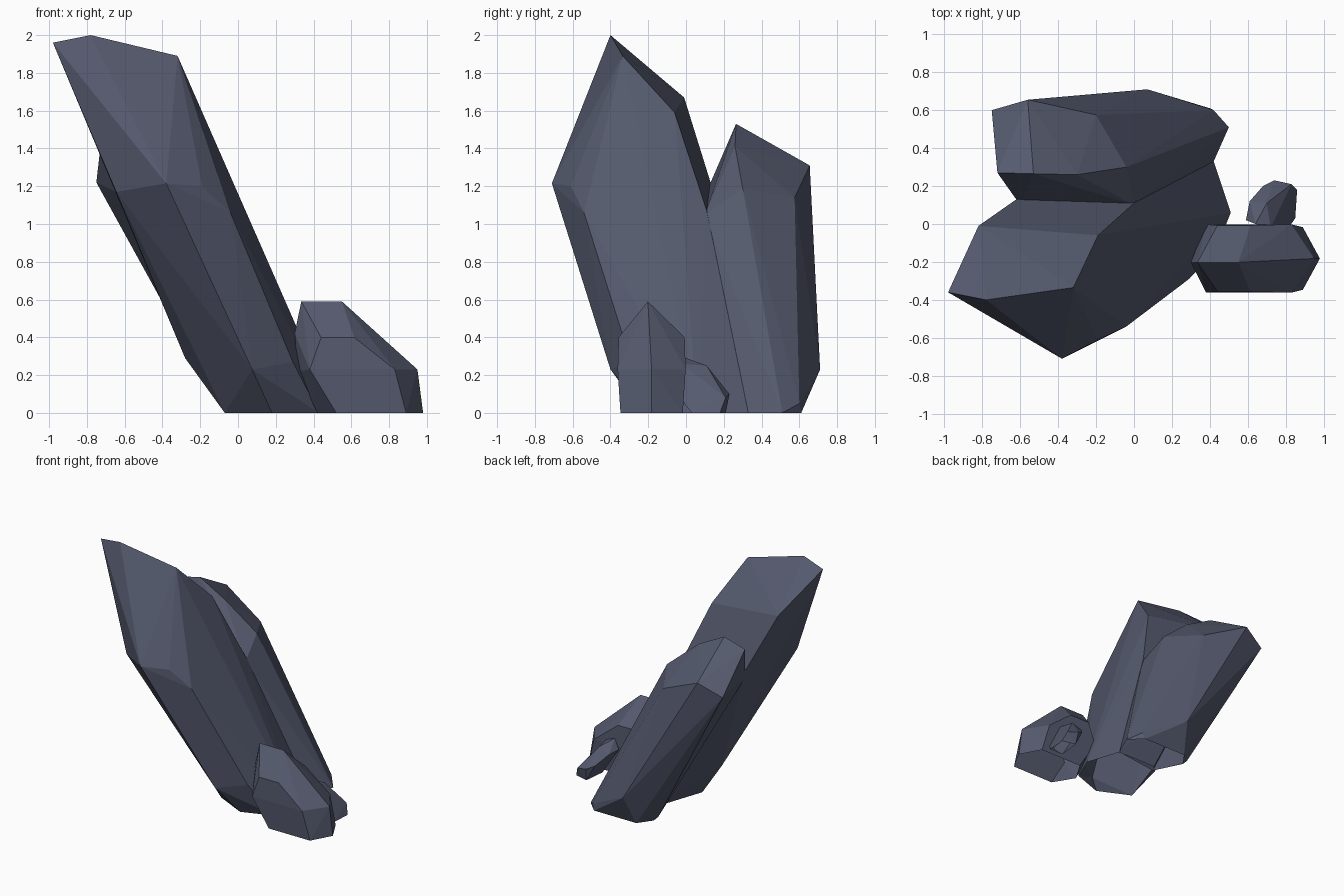
import bpy, bmesh
from mathutils import Vector

mat = bpy.data.materials.new("slate_blue_stone")
mat.diffuse_color = (0.09, 0.102, 0.155, 1)


def crystal(name, *rings):
    """Faceted stone: the hull around a few rings of corner points, open below."""
    bm = bmesh.new()
    for ring in rings:
        for p in ring:
            bm.verts.new(Vector(p))
    bmesh.ops.convex_hull(bm, input=bm.verts)
    inside = [v for v in bm.verts if not v.link_faces]
    bmesh.ops.delete(bm, geom=inside, context='VERTS')
    bmesh.ops.dissolve_limit(bm, angle_limit=0.03, verts=bm.verts, edges=bm.edges)
    bmesh.ops.recalc_face_normals(bm, faces=bm.faces)
    # Remove the underside resting on the ground
    foot = [f for f in bm.faces if all(v.co.z < .001 for v in f.verts)]
    bmesh.ops.delete(bm, geom=foot, context='FACES')
    me = bpy.data.meshes.new(name)
    bm.to_mesh(me)
    bm.free()
    me.materials.append(mat)
    ob = bpy.data.objects.new(name, me)
    bpy.context.collection.objects.link(ob)
    return ob


# Tallest crystal: tip, shoulder, foot
crystal("tall_crystal",
        [(-.98, -.36, 1.96), (-.78, -.40, 2.0), (-.32, -.335, 1.89),
         (-.19, -.06, 1.59), (-.82, -.01, 1.67)],
        [(-.645, -.51, 1.17), (-.38, -.71, 1.215), (-.19, -.61, 1.20),
         (-.04, -.54, 1.06), (0, .11, 1.07), (-.62, .13, 1.22)],
        [(-.28, -.06, .29), (.075, -.40, .23), (.29, -.29, .27)],
        [(-.07, -.11, 0), (.18, -.23, 0), (.43, -.14, 0),
         (.51, .06, 0), (.42, .33, 0), (.08, .33, 0)])

# Second crystal behind it
crystal("rear_crystal",
        [(-.72, .27, 1.48), (-.53, .265, 1.53), (-.30, .26, 1.41),
         (-.56, .655, 1.31), (-.75, .60, 1.22), (-.20, .575, 1.14)],
        [(-.04, .30, 1.19), (-.60, .10, 1.15), (0, .10, 1.05)],
        [(.07, .71, .23), (.42, .60, .05), (.40, .61, 0), (.50, .51, 0),
         (.42, .33, 0), (.05, .28, 0), (-.10, .50, .04), (-.06, .5, 0),
         (.02, .61, 0)])

# Small front crystal, symmetric across its ridge
MID = -.182
side = [(.44, .175, .40), (.615, .175, .40), (.38, .18, .23),
        (.83, .18, .23), (.52, .165, 0), (.89, .165, 0)]
ridge = [(.335, .59), (.55, .59), (.30, .42), (.315, .22), (.95, .23),
         (.98, 0), (.42, 0)]
crystal("small_crystal",
        [(x, MID + s * d, z) for x, d, z in side for s in (-1, 1)],
        [(x, MID - .02 * (z > .3), z) for x, z in ridge])

# Tiny shard tucked behind the small crystal
crystal("tiny_shard",
        [(.59, .02, .22), (.61, .12, .21), (.64, 0, .29), (.70, .11, .25),
         (.72, -.02, .26)],
        [(.68, .20, .13), (.74, .23, .10), (.83, .21, .08), (.80, -.04, .09)],
        [(.73, .03, 0), (.85, .03, 0), (.86, .18, 0), (.75, .21, 0)])
